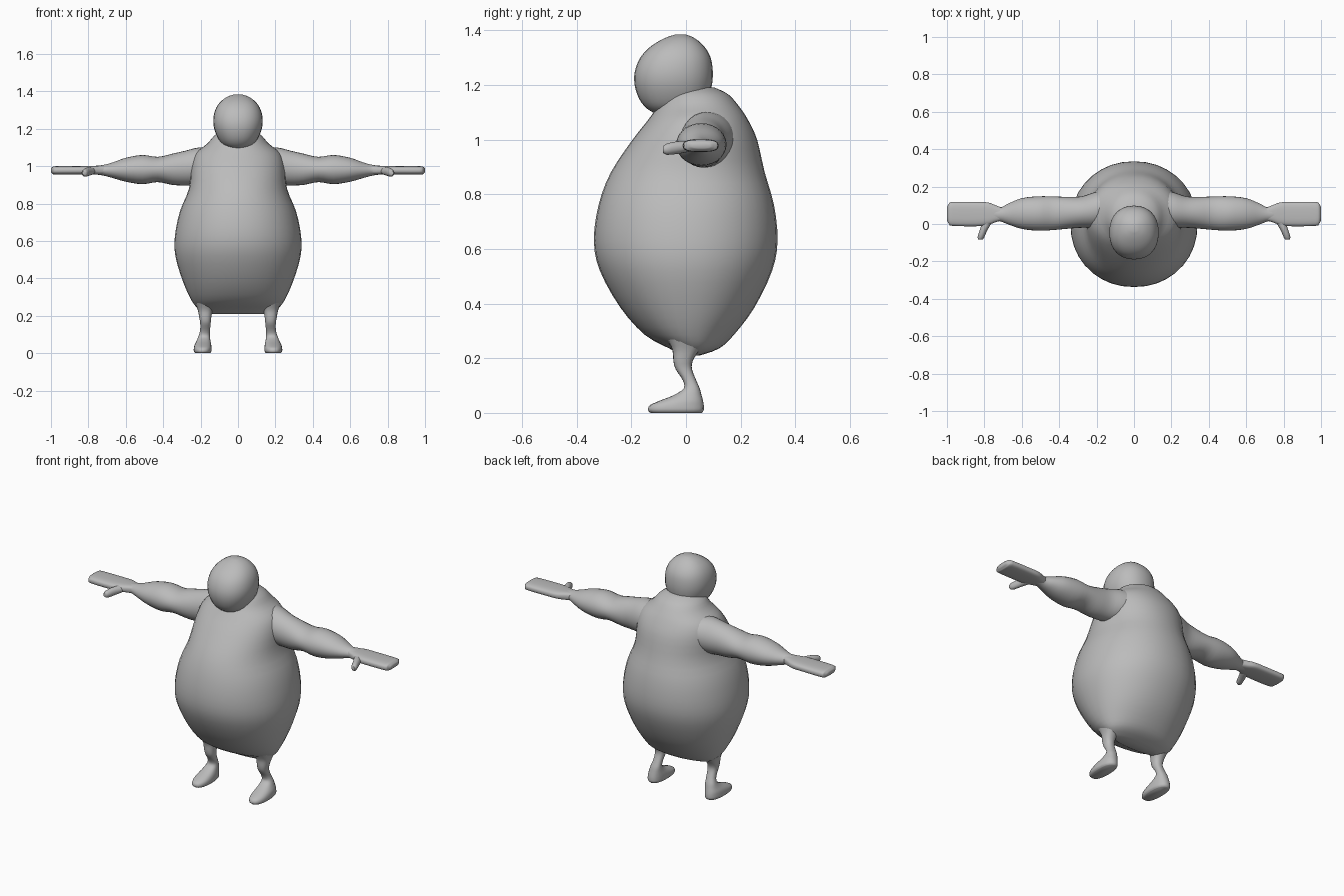
import bpy, bmesh, math
from mathutils import Vector

cube = bpy.data.objects.get("Cube")
if cube:
    bpy.data.objects.remove(cube, do_unlink=True)

clay = bpy.data.materials.new("plain grey")
clay.use_nodes = True
GREY = (0.5, 0.5, 0.5, 1)
clay.diffuse_color = GREY
clay.node_tree.nodes["Principled BSDF"].inputs["Base Color"].default_value = GREY


def spline(rows, steps):
    """Smoothly interpolate between cross-section rows."""
    out = []
    for i in range(len(rows) - 1):
        a, b = rows[max(i - 1, 0)], rows[i]
        c, d = rows[i + 1], rows[min(i + 2, len(rows) - 1)]
        for s in range(steps):
            t = s / steps
            out.append([
                q + t * (r - p) / 2 + t * t * (p - 2.5 * q + 2 * r - w / 2)
                + t ** 3 * (1.5 * (q - r) + (w - p) / 2)
                for p, q, r, w in zip(a, b, c, d)])
    return out + [list(rows[-1])]


def loft(name, axes, rows, side=1, power=1.0, steps=3, sides=28):
    """Rows are (position, u min, u max, v min, v max) along the first axis."""
    bm = bmesh.new()
    rings = []
    for t, u0, u1, v0, v1 in spline(rows, steps):
        ring = []
        for k in range(sides):
            ang = 2 * math.pi * k / sides
            c, s = math.cos(ang), math.sin(ang)
            c = math.copysign(abs(c) ** power, c)
            s = math.copysign(abs(s) ** power, s)
            p = Vector()
            for axis, value in zip(axes, (t, (u0 + u1 + (u1 - u0) * c) / 2,
                                          (v0 + v1 + (v1 - v0) * s) / 2)):
                p["xyz".index(axis)] = value
            p.x *= side
            ring.append(bm.verts.new(p))
        rings.append(ring)
    for a, b in zip(rings, rings[1:]):
        for k in range(sides):
            n = (k + 1) % sides
            bm.faces.new((a[k], a[n], b[n], b[k]))
    bm.faces.new(rings[0])
    bm.faces.new(rings[-1])
    bmesh.ops.recalc_face_normals(bm, faces=bm.faces)
    mesh = bpy.data.meshes.new(name)
    bm.to_mesh(mesh)
    bm.free()
    mesh.materials.append(clay)
    obj = bpy.data.objects.new(name, mesh)
    bpy.context.collection.objects.link(obj)
    bpy.ops.object.select_all(action="DESELECT")
    obj.select_set(True)
    bpy.context.view_layer.objects.active = obj
    bpy.ops.object.shade_smooth_by_angle(angle=math.radians(50))
    return obj


def centred(rows):
    """Turn (z, half width, back and front) rows into full loft rows."""
    return [(z, -w, w, y0, y1) for z, w, y0, y1 in rows]


# Pear-shaped body with a humped upper back
loft("body", "zxy", centred([
    (.21, .16, -.02, .05), (.235, .21, -.06, .12), (.285, .25, -.15, .175),
    (.385, .295, -.24, .25), (.52, .335, -.315, .315), (.63, .337, -.337, .335),
    (.76, .31, -.32, .322), (.88, .262, -.275, .288), (1.0, .25, -.195, .26),
    (1.07, .225, -.14, .228), (1.12, .165, -.105, .195), (1.165, .125, -.08, .155),
    (1.19, .08, -.05, .105)]), power=.95, sides=36)

# Rounded head leaning forward
loft("head", "zxy", centred([
    (1.093, .035, -.11, -.03), (1.115, .08, -.145, .04), (1.15, .107, -.172, .08),
    (1.2, .127, -.188, .095), (1.25, .132, -.187, .098), (1.3, .122, -.167, .09),
    (1.34, .098, -.13, .067), (1.37, .06, -.08, .033), (1.384, .02, -.04, 0)]),
    power=.9)

for label, side in (("left", 1), ("right", -1)):
    # Outstretched arm with shoulder, forearm bulge and thin wrist
    loft(label + "_arm", "xyz", [
        (.13, -.01, .19, .92, 1.1), (.21, -.02, .17, .9, 1.1),
        (.28, -.02, .148, .897, 1.083), (.35, -.025, .145, .9, 1.067),
        (.43, -.032, .147, .915, 1.05), (.51, -.036, .148, .904, 1.06),
        (.6, -.026, .138, .917, 1.045), (.67, -.003, .11, .937, 1.02),
        (.72, .015, .087, .95, 1.007), (.77, .01, .1, .957, 1.0)], side)

    # Flat mitten hand
    loft(label + "_hand", "xyz", [
        (.7, .02, .085, .957, 1.005), (.74, .01, .1, .955, 1.003),
        (.78, -.005, .115, .955, 1.002), (.84, -.012, .118, .955, 1.001),
        (.97, -.01, .118, .955, 1.0), (.99, .002, .108, .959, .997),
        (1.0, .02, .09, .968, .988)], side, power=.7)

    # Thumb pointing forward
    loft(label + "_thumb", "yxz", [
        (.04, .745, .81, .962, .995), (0, .765, .815, .953, .995),
        (-.035, .785, .826, .947, .993), (-.07, .8, .836, .944, .985),
        (-.084, .81, .832, .952, .976)], side, steps=2, sides=16)

    # Thin bent leg flowing into a flat foot
    loft(label + "_leg", "zxy", [
        (.27, .12, .23, -.07, .09), (.23, .135, .215, -.05, .05),
        (.19, .143, .207, -.046, .025), (.16, .146, .202, -.038, .022),
        (.12, .15, .203, -.012, .037), (.09, .15, .212, -.008, .05),
        (.065, .147, .222, -.045, .057), (.045, .143, .232, -.095, .062),
        (.028, .141, .236, -.132, .065), (.01, .142, .236, -.139, .065),
        (0, .15, .228, -.13, .058)], side, power=.85, sides=20)
